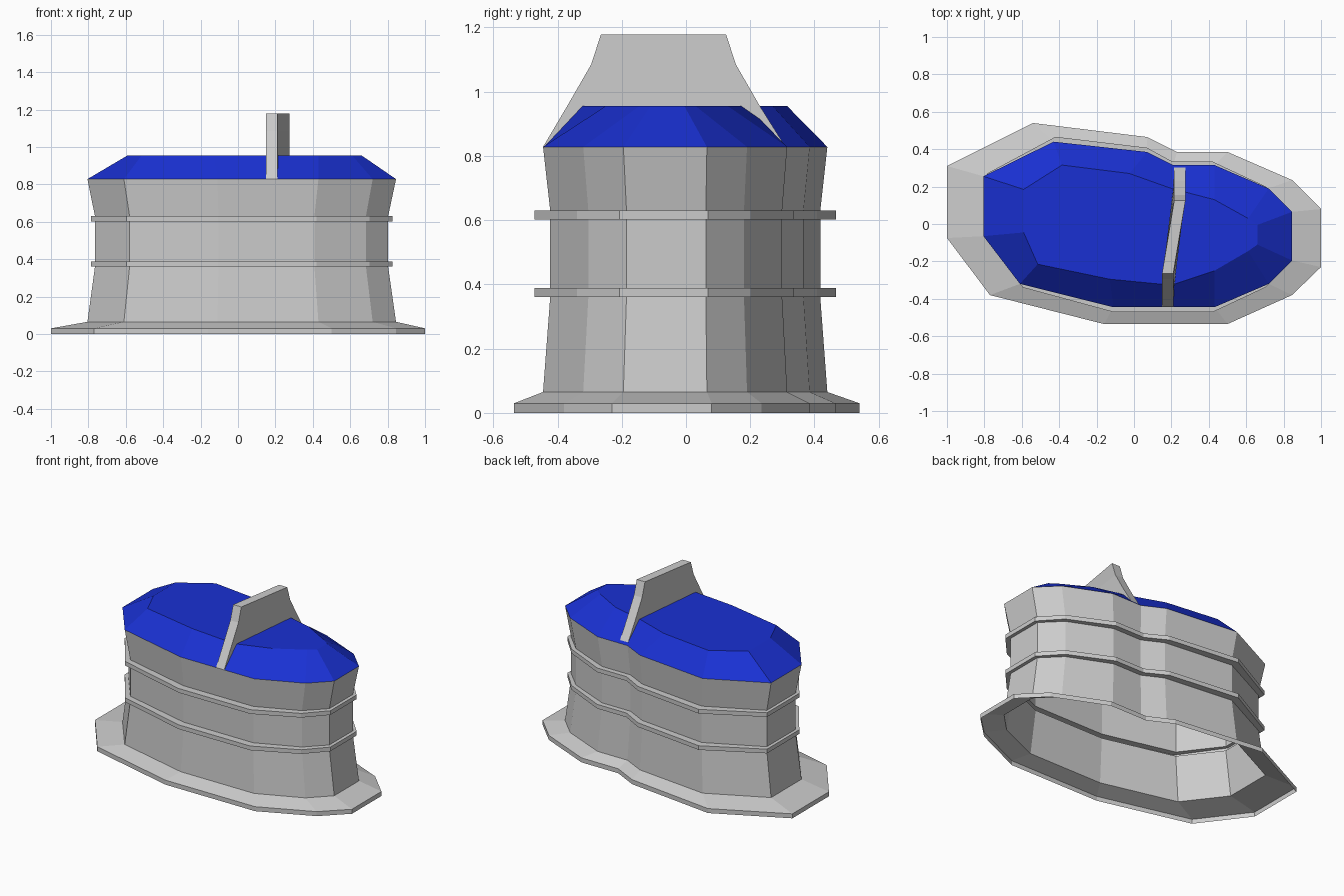
import bpy

if "Cube" in bpy.data.objects:
    bpy.data.objects.remove(bpy.data.objects["Cube"])

def make_object(name, verts, faces):
    mesh = bpy.data.meshes.new(name)
    mesh.from_pydata(verts, [], faces)
    mesh.update()
    ob = bpy.data.objects.new(name, mesh)
    bpy.context.collection.objects.link(ob)
    return ob

def loft(name, rings, cap_top=False):
    """Skin a stack of (outline, z) rings; outlines run clockwise."""
    n = len(rings[0][0])
    verts = [(x, y, z) for outline, z in rings for x, y in reversed(outline)]
    faces = [(r * n + i, r * n + (i + 1) % n, (r + 1) * n + (i + 1) % n, (r + 1) * n + i)
             for r in range(len(rings) - 1) for i in range(n)]
    if cap_top:
        faces.append(tuple(range((len(rings) - 1) * n, len(rings) * n)))
    return make_object(name, verts, faces)

def scaled(outline, sx, sy):
    return [(x * sx, y * sy) for x, y in outline]

# Plan outlines
rim = [(-1, .31), (-.54, .54), (.07, .465), (.23, .385), (.5, .385), (.845, .235), (1, .08),
       (1, -.23), (.845, -.38), (.5, -.535), (-.16, -.535), (-.77, -.38), (-1, -.075)]
wall = [(-.805, .255), (-.43, .44), (.07, .385), (.21, .315), (.43, .315), (.72, .19), (.845, .065),
        (.845, -.195), (.72, -.32), (.43, -.445), (-.11, -.445), (-.61, -.32), (-.805, -.065)]
waist = scaled(wall, .95, .95)
band = scaled(wall, .976, 1.06)

# Hollow body: foot flange, waisted wall and two raised bands in one skin
loft("body_shell", [(rim, 0), (rim, .03), (wall, .065),
                    (waist, .36), (band, .36), (band, .388), (waist, .388),
                    (waist, .602), (band, .602), (band, .63), (waist, .63),
                    (wall, .828)])

# Blue chamfered lid, with one extra point where the fin crosses the front edge
lid_low = wall[:10] + [(.2, -.445)] + wall[10:]
lid_top = [(-.59, .185), (-.385, .315), (-.025, .27), (.2, .19), (.43, .13), (.61, .03), (.66, -.005),
           (.66, -.11), (.61, -.145), (.43, -.25), (.2, -.327), (-.13, -.295), (-.515, -.215), (-.59, -.045)]
lid = loft("lid", [(lid_low, .828), (lid_top, .955)], cap_top=True)
blue = bpy.data.materials.new("blue")
blue.diffuse_color = (.01, .03, .65, 1)
blue.use_nodes = True
blue.node_tree.nodes["Principled BSDF"].inputs["Base Color"].default_value = blue.diffuse_color
lid.data.materials.append(blue)

# Slightly skewed fin: levels of (front y, back y, z)
levels = [(-.445, .31, .828), (-.37, .23, .955), (-.295, .155, 1.085), (-.265, .125, 1.178)]
fx, bx, t = .15, .215, .06
loft("fin", [([(fx, f), (bx, b), (bx + t, b), (fx + t, f)], z) for f, b, z in levels], cap_top=True)
